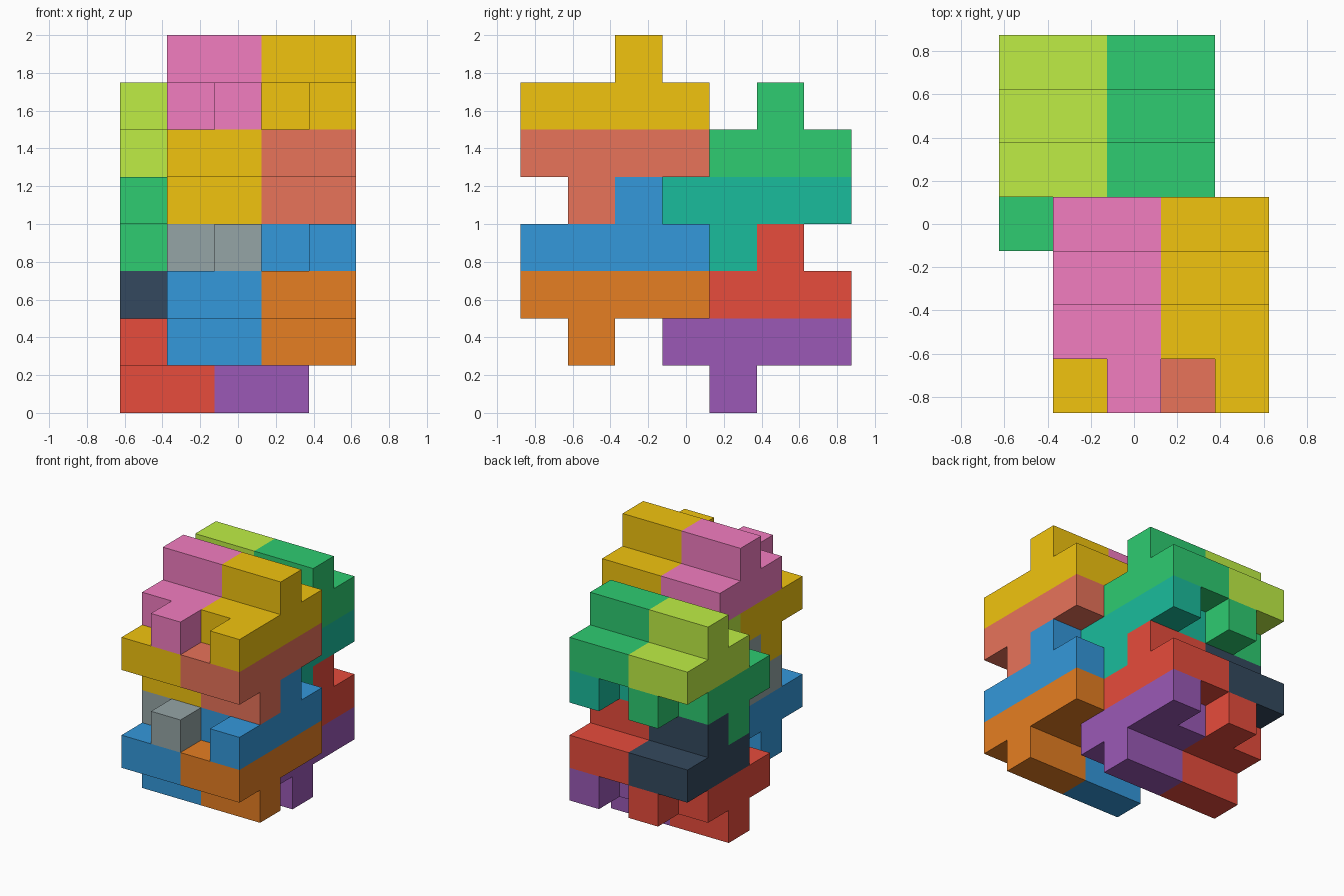
import bpy, bmesh
from mathutils import Vector

if "Cube" in bpy.data.objects:
    bpy.data.objects.remove(bpy.data.objects["Cube"])

U = 0.25                                  # one cube cell
ORIGIN = Vector((-0.625, -0.875, 0.0))    # corner of the cell grid


def material(name, hex_code):
    """Material from an sRGB hex colour."""
    rgb = [int(hex_code[i:i + 2], 16) / 255 for i in (0, 2, 4)]
    lin = [c / 12.92 if c < 0.04045 else ((c + 0.055) / 1.055) ** 2.4 for c in rgb]
    mat = bpy.data.materials.new(name)
    mat.diffuse_color = (*lin, 1.0)
    mat.use_nodes = True
    mat.node_tree.nodes["Principled BSDF"].inputs["Base Color"].default_value = mat.diffuse_color
    return mat


COLOURS = {
    "red": "e74c3c", "purple": "9b59b6", "blue": "3498db", "orange": "e67e22",
    "navy": "34495e", "grey": "95a5a6", "green": "2ecc71", "teal": "1abc9c",
    "yellow": "f1c40f", "salmon": "e8735a", "lime": "bfee45", "pink": "f27dc0",
}
MATS = {n: material(n, h) for n, h in COLOURS.items()}

# Nine-cell block: notched slab two cells wide, with a ridge across it
RIDGE_UP = ([(1, y, 0) for y in range(4)] + [(0, y, 0) for y in range(1, 4)]
            + [(x, 2, 1) for x in (0, 1)])
# Same block turned half a turn about x, ridge underneath
RIDGE_DOWN = [(x, 3 - y, -z) for x, y, z in RIDGE_UP]


def block(name, cells, offset, colour):
    """Solid made from the exposed sides of the cells, coplanar sides merged."""
    filled = {tuple(c) for c in cells}
    bm = bmesh.new()
    for cell in filled:
        for axis in range(3):
            for side in (-1, 1):
                near = list(cell)
                near[axis] += side
                if tuple(near) in filled:
                    continue
                a, b = (axis + 1) % 3, (axis + 2) % 3
                quad = []
                for da, db in ((0, 0), (1, 0), (1, 1), (0, 1)):
                    p = Vector(cell) + Vector(offset)
                    p[axis] += (side + 1) // 2
                    p[a] += da
                    p[b] += db
                    quad.append(bm.verts.new(ORIGIN + p * U))
                bm.faces.new(quad if side > 0 else quad[::-1])
    bmesh.ops.remove_doubles(bm, verts=bm.verts, dist=0.001)
    bmesh.ops.dissolve_limit(bm, angle_limit=0.01, verts=bm.verts, edges=bm.edges)
    mesh = bpy.data.meshes.new(name)
    bm.to_mesh(mesh)
    bm.free()
    mesh.materials.append(MATS[colour])
    bpy.context.collection.objects.link(bpy.data.objects.new(name, mesh))


# Interlocking rows: name, shape, cell offset of the left block, left and right colour
ROWS = [
    ("lower_back_base", RIDGE_DOWN, (0, 3, 1), "red", "purple"),
    ("lower_back_cap", RIDGE_UP, (0, 3, 2), "navy", "red"),
    ("lower_front_base", RIDGE_DOWN, (1, 0, 2), "blue", "orange"),
    ("lower_front_cap", RIDGE_UP, (1, 0, 3), "grey", "blue"),
    ("upper_back_base", RIDGE_DOWN, (0, 3, 4), "green", "teal"),
    ("upper_back_cap", RIDGE_UP, (0, 3, 5), "lime", "green"),
    ("upper_front_base", RIDGE_DOWN, (1, 0, 5), "yellow", "salmon"),
    ("upper_front_cap", RIDGE_UP, (1, 0, 6), "pink", "yellow"),
]
for name, shape, (x, y, z), left, right in ROWS:
    block(name + "_left", shape, (x, y, z), left)
    block(name + "_right", shape, (x + 2, y, z), right)
